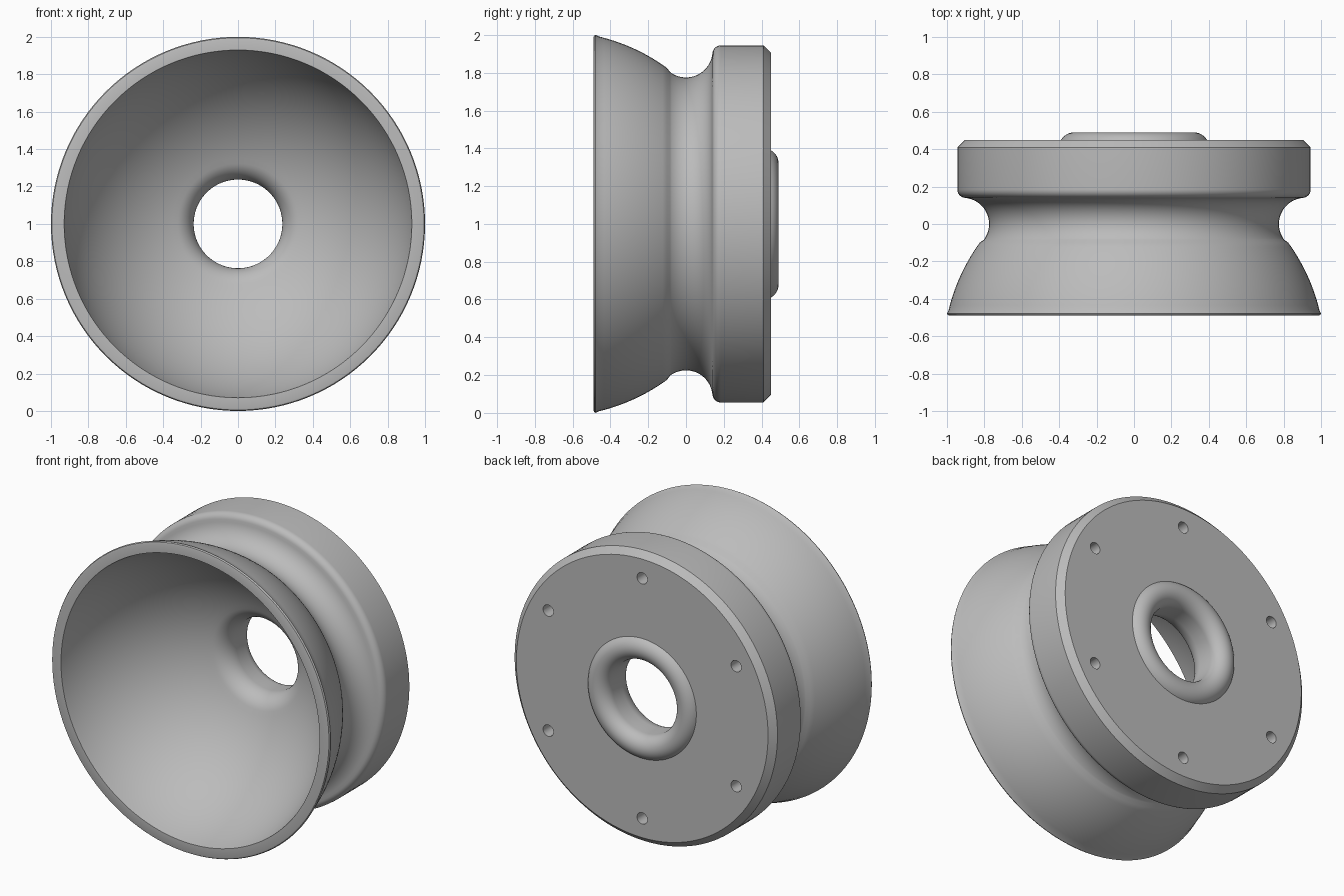
import bpy, bmesh, math
from mathutils import Matrix

cube = bpy.data.objects.get("Cube")
if cube:
    bpy.data.objects.remove(cube)

SEGMENTS = 128

gray = bpy.data.materials.new("plain gray")
gray.use_nodes = True
gray.diffuse_color = (0.5, 0.5, 0.5, 1)
gray.node_tree.nodes["Principled BSDF"].inputs["Base Color"].default_value = (0.5, 0.5, 0.5, 1)


def arc(r, y, radius, start, end, steps):
    """Arc points (r, y); angle 0 points outward, 90 points to the back."""
    angles = [math.radians(start + (end - start) * i / steps) for i in range(steps + 1)]
    return [(r + radius * math.cos(a), y + radius * math.sin(a)) for a in angles]


def make_object(name, bm):
    bmesh.ops.recalc_face_normals(bm, faces=bm.faces)
    mesh = bpy.data.meshes.new(name)
    bm.to_mesh(mesh)
    bm.free()
    mesh.materials.append(gray)
    obj = bpy.data.objects.new(name, mesh)
    bpy.context.collection.objects.link(obj)
    return obj


# Closed profile, from the front rim along the outside to the back and through the bore
BOWL_Y, OUTER, INNER = -0.70, 1.02, 0.953
BORE, FILLET = 0.237, 0.13
fillet_r = BORE + FILLET
fillet_y = BOWL_Y + math.sqrt((INNER + FILLET) ** 2 - fillet_r ** 2)
contact = math.degrees(math.atan2(fillet_y - BOWL_Y, fillet_r))
rim = math.degrees(math.atan2(0.21, 0.93))

profile = [(0.985, -0.49), (0.995, -0.487), (1.0, -0.478)]
profile += arc(0, BOWL_Y, OUTER, 13.5, 36, 14)              # flared outside
profile += arc(0.915, 0, 0.14, 217, 100, 28)                # groove
profile += arc(0.9, 0.185, 0.045, -80, 0, 8)                # flange rounding
profile += [(0.945, 0.41), (0.905, 0.45)]                   # flange and bevel
profile += arc(0.32, 0.41, 0.08, 30, 180, 20)               # raised ring
profile += arc(fillet_r, fillet_y, FILLET, 180, 180 + contact, 12)
profile += arc(0, BOWL_Y, INNER, contact, rim, 32)[1:]      # bowl inside

# Turned body
bm = bmesh.new()
verts = [bm.verts.new((r, y, 0)) for r, y in profile]
edges = [bm.edges.new((v, verts[(i + 1) % len(verts)])) for i, v in enumerate(verts)]
bmesh.ops.spin(bm, geom=verts + edges, cent=(0, 0, 0), axis=(0, 1, 0),
               angle=math.tau, steps=SEGMENTS)
bmesh.ops.remove_doubles(bm, verts=bm.verts, dist=0.0001)
bmesh.ops.translate(bm, verts=bm.verts, vec=(0, 0, 1))
body = make_object("wheel_body", bm)

# Six blind bolt holes in the back face
bm = bmesh.new()
for i in range(6):
    a = math.radians(90 + 60 * i)
    place = Matrix.Translation((0.78 * math.cos(a), 0.45, 1 + 0.78 * math.sin(a)))
    bmesh.ops.create_cone(bm, cap_ends=True, segments=24, radius1=0.037, radius2=0.037,
                          depth=0.3, matrix=place @ Matrix.Rotation(math.pi / 2, 4, "X"))
cutter = make_object("bolt_hole_cutter", bm)
cutter.hide_render = True

cut = body.modifiers.new("bolt holes", "BOOLEAN")
cut.operation = "DIFFERENCE"
cut.solver = "EXACT"
cut.object = cutter
bpy.ops.object.select_all(action="DESELECT")
body.select_set(True)
bpy.context.view_layer.objects.active = body
bpy.ops.object.modifier_apply(modifier=cut.name)
bpy.data.objects.remove(cutter)
bpy.ops.object.shade_smooth_by_angle(angle=math.radians(30))
